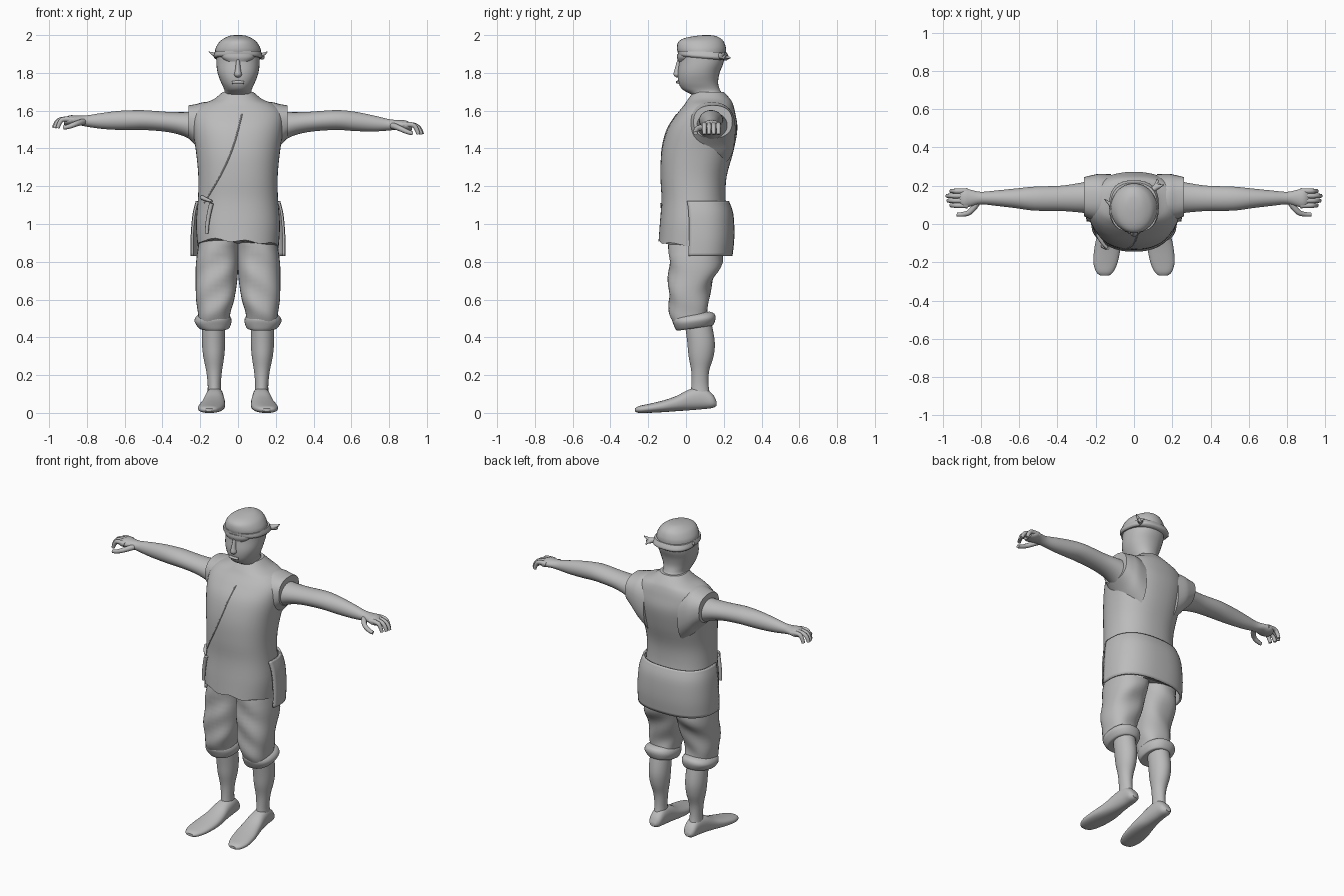
import bpy, bmesh, math
from mathutils import Vector

if "Cube" in bpy.data.objects:
    bpy.data.objects.remove(bpy.data.objects["Cube"], do_unlink=True)

CLAY = (0.5, 0.5, 0.5, 1)
material = bpy.data.materials.new("plain_grey")
material.use_nodes = True
material.diffuse_color = CLAY
material.node_tree.nodes["Principled BSDF"].inputs["Base Color"].default_value = CLAY


def smooth_rows(rows, steps=4):
    """Catmull-Rom interpolation between the given section rows."""
    result = []
    for i in range(len(rows) - 1):
        before, start = Vector(rows[max(i - 1, 0)]), Vector(rows[i])
        end, after = Vector(rows[i + 1]), Vector(rows[min(i + 2, len(rows) - 1)])
        for step in range(steps):
            t = step / steps
            slope_in, slope_out = (end - before) / 2, (after - start) / 2
            cubic = start * 2 - end * 2 + slope_in + slope_out
            square = end * 3 - start * 3 - slope_in * 2 - slope_out
            result.append(start + slope_in * t + square * t * t + cubic * t ** 3)
    return result + [Vector(rows[-1])]


def finish(obj, angle=40):
    obj.data.materials.append(material)
    bpy.ops.object.select_all(action="DESELECT")
    obj.select_set(True)
    bpy.context.view_layer.objects.active = obj
    if obj.type == "MESH":
        bpy.ops.object.shade_smooth_by_angle(angle=math.radians(angle))
    return obj


def loft(name, axis, rows, side=1, power=2.0, warp=None, segments=32, arc=None):
    """Skin rounded sections; a row is position, then the two cross ranges.
    With an arc (start, end in turns) the skin is an open shell."""
    bm = bmesh.new()
    rings = []
    for pos, a_min, a_max, b_min, b_max in smooth_rows([Vector(r) for r in rows]):
        ring = []
        for k in range(segments + (1 if arc else 0)):
            turn = k / segments
            if arc:
                turn = arc[0] + (arc[1] - arc[0]) * turn
            c, s = math.cos(turn * math.tau), math.sin(turn * math.tau)
            c = math.copysign(abs(c) ** (2 / power), c)
            s = math.copysign(abs(s) ** (2 / power), s)
            co = [(a_min + a_max + (a_max - a_min) * c) / 2,
                  (b_min + b_max + (b_max - b_min) * s) / 2]
            co.insert("xyz".index(axis), pos)
            point = Vector(co)
            if warp:
                point = warp(point)
            point.x *= side
            ring.append(bm.verts.new(point))
        rings.append(ring)
    for low, high in zip(rings, rings[1:]):
        for k in range(segments):
            n = (k + 1) % len(low)
            bm.faces.new((low[k], low[n], high[n], high[k]))
    if not arc:
        bm.faces.new(rings[0])
        bm.faces.new(rings[-1])
    bmesh.ops.recalc_face_normals(bm, faces=bm.faces)
    mesh = bpy.data.meshes.new(name)
    bm.to_mesh(mesh)
    bm.free()
    obj = bpy.data.objects.new(name, mesh)
    bpy.context.collection.objects.link(obj)
    if arc:
        shell = obj.modifiers.new("thickness", "SOLIDIFY")
        shell.thickness, shell.offset = 0.012, 0
    return finish(obj)


def tube(name, points, radius, tip=0.6):
    """Rounded strand through a few points, thinner at the tip."""
    curve = bpy.data.curves.new(name, "CURVE")
    curve.dimensions = "3D"
    curve.bevel_depth, curve.bevel_resolution = radius, 3
    curve.use_fill_caps = True
    spline = curve.splines.new("NURBS")
    spline.points.add(len(points) - 1)
    spline.use_endpoint_u, spline.order_u = True, 3
    for i, (target, point) in enumerate(zip(spline.points, points)):
        target.co = (*point, 1)
        target.radius = 1 + (tip - 1) * i / (len(points) - 1)
    obj = bpy.data.objects.new(name, curve)
    bpy.context.collection.objects.link(obj)
    return finish(obj)


def even(rows):
    """Expand (z, half width, back, front) rows to symmetric sections."""
    return [(z, -w, w, y0, y1) for z, w, y0, y1 in rows]


# Tunic, with a hem that drops towards the back and ripples slightly
def hem(p):
    low = max(0, 1.05 - p.z) / 0.17
    p.z += low * (0.03 - 0.2 * max(0, p.y + 0.1) - 0.06 * p.x + 0.008 * math.sin(p.x * 40))
    return p


tunic = loft("tunic", "z", even([
    (.88, .215, -.145, .215), (1, .222, -.138, .225), (1.13, .212, -.13, .21),
    (1.25, .21, -.135, .215), (1.38, .222, -.13, .25), (1.5, .24, -.1, .272),
    (1.58, .24, -.05, .262), (1.63, .2, -.01, .25), (1.66, .13, .01, .235),
    (1.7, .08, .04, .2)]), power=2.3, warp=hem, segments=48)

# Loose rear panel below the waist
loft("rear_panel", "z", even([
    (.83, .245, -.12, .24), (.93, .245, -.12, .25), (1.05, .235, -.12, .245),
    (1.12, .218, -.12, .222)]), power=2.5, arc=(-.03, .53))

# Overlapping front edge laid on the tunic surface
seam = []
for i in range(12):
    t = i / 11
    x, z = .02 - .2 * t + .03 * math.sin(t * math.pi), 1.58 - .47 * t
    hit, place, normal, face = tunic.ray_cast(Vector((x, -1, z)), Vector((0, 1, 0)))
    if hit:
        seam.append(place)
tube("wrap_edge", seam, .004, 1)
tube("wrap_corner", [(-.19, -.05, 1.14), (-.17, -.1, 1.13), (-.14, -.125, 1.12)], .012)
tube("wrap_fold", [(-.14, -.125, 1.11), (-.165, -.115, 1.02), (-.165, -.115, .95)], .012, .8)

# Head and neck
loft("head", "z", even([
    (1.62, .11, .03, .23), (1.67, .082, .045, .215), (1.695, .072, .01, .19),
    (1.715, .074, -.022, .178), (1.75, .09, -.04, .17), (1.8, .108, -.044, .178),
    (1.86, .115, -.036, .2), (1.93, .11, -.03, .2), (1.97, .08, .01, .17)]), power=2.2)
loft("nose", "z", even([
    (1.775, .008, -.05, -.02), (1.79, .02, -.066, -.02), (1.82, .014, -.06, -.02),
    (1.87, .01, -.045, -.01)]))
loft("brow", "z", even([(1.86, .06, -.04, .02), (1.88, .085, -.047, .04), (1.9, .09, -.046, .04)]))
tube("mouth", [(-.03, -.04, 1.75), (0, -.052, 1.752), (.03, -.04, 1.75)], .008, 1)


# Cap, with a flared band tied at the rear corner
def tilt(p):
    p.z -= 0.1 * p.y * max(0, (1.93 - p.z) / .05)
    return p


loft("cap", "z", even([
    (1.9, .122, -.042, .21), (1.93, .119, -.048, .212), (1.965, .098, -.04, .2),
    (1.985, .07, -.005, .18), (1.997, .04, .06, .15), (2, .01, .1, .12)]), warp=tilt)
loft("cap_band", "z", even([
    (1.885, .122, -.035, .215), (1.895, .13, -.042, .228), (1.915, .122, -.044, .215)]),
    power=2.6, warp=tilt)
tube("band_point", [(-.1, .08, 1.89), (-.13, .11, 1.897), (-.155, .13, 1.912)], .017, .1)
tube("band_knot", [(.08, .17, 1.89), (.12, .19, 1.89), (.13, .21, 1.882)], .018, .7)
tube("knot_end_upper", [(.115, .19, 1.89), (.14, .2, 1.9), (.155, .205, 1.912)], .014, .2)
tube("knot_end_lower", [(.11, .19, 1.885), (.125, .22, 1.885), (.12, .235, 1.878)], .013, .3)

for side, label in ((1, "left"), (-1, "right")):
    # The right forearm is held a little higher
    def raised(p):
        if side < 0:
            p.z += 0.08 * max(0, p.x - 0.55)
        return p

    def strand(name, points, radius, tip):
        placed = [raised(Vector(p)) for p in points]
        tube(name, [(p.x * side, p.y, p.z) for p in placed], radius, tip)

    # Sleeve opening and arm
    loft(label + "_sleeve", "x", [
        (.12, .0, .26, 1.3, 1.64), (.18, .01, .262, 1.36, 1.645), (.22, .022, .255, 1.41, 1.635),
        (.262, .04, .245, 1.455, 1.628)], side, 2.4)
    loft(label + "_arm", "x", [
        (.2, .05, .23, 1.41, 1.6), (.28, .06, .215, 1.462, 1.592), (.38, .068, .2, 1.488, 1.594),
        (.52, .07, .195, 1.498, 1.603), (.62, .083, .185, 1.492, 1.594),
        (.72, .095, .175, 1.49, 1.574), (.8, .103, .168, 1.495, 1.555),
        (.85, .093, .178, 1.5, 1.55), (.89, .083, .186, 1.495, 1.548),
        (.92, .1, .17, 1.495, 1.53)], side, warp=raised)

    # Curled fingers and thumb
    for f, reach in enumerate((.955, .97, .975, .955)):
        y = .097 + f * .025
        strand(f"{label}_finger_{f + 1}", [
            (.87, y, 1.525), (.92, y, 1.53), (reach - .01, y, 1.51), (reach, y, 1.475)], .015, .7)
    strand(label + "_thumb", [(.82, .11, 1.52), (.85, .06, 1.51), (.9, .048, 1.485),
                              (.925, .05, 1.48)], .017, .6)

    # Baggy trouser leg with soft folds, and a rolled cuff
    def folds(p):
        p.y += 0.006 * math.sin(p.z * 38 + p.x * 25)
        return p

    def cuff_tilt(p):
        p.z += 0.15 * (p.y - 0.05)
        return p

    loft(label + "_trouser_leg", "z", [
        (.48, .045, .208, -.07, .125), (.53, .04, .212, -.085, .12), (.6, .02, .222, -.092, .118),
        (.7, .004, .224, -.092, .145), (.8, -.002, .222, -.09, .19),
        (.95, -.01, .2, -.09, .19)], side, 2.4, folds)
    loft(label + "_cuff", "z", [
        (.45, .06, .19, -.03, .13), (.452, .045, .208, -.05, .145), (.485, .034, .23, -.066, .157),
        (.51, .04, .222, -.074, .15), (.525, .055, .2, -.07, .125)], side, 2.3, cuff_tilt)

    # Bare shin and slipper
    loft(label + "_shin", "z", [
        (.07, .085, .165, .02, .135), (.14, .091, .16, .028, .12), (.22, .085, .168, .028, .122),
        (.3, .073, .184, .014, .146), (.38, .068, .191, .006, .152),
        (.5, .07, .19, -.01, .13)], side)
    loft(label + "_foot", "y", [
        (-.27, .13, .175, .008, .024), (-.25, .108, .198, 0, .036), (-.2, .085, .212, 0, .047),
        (-.12, .07, .206, .004, .066), (-.05, .068, .19, .009, .09), (.02, .074, .176, .014, .125),
        (.09, .078, .166, .02, .135), (.14, .085, .16, .026, .1),
        (.162, .108, .142, .038, .06)], side, 2.3)
